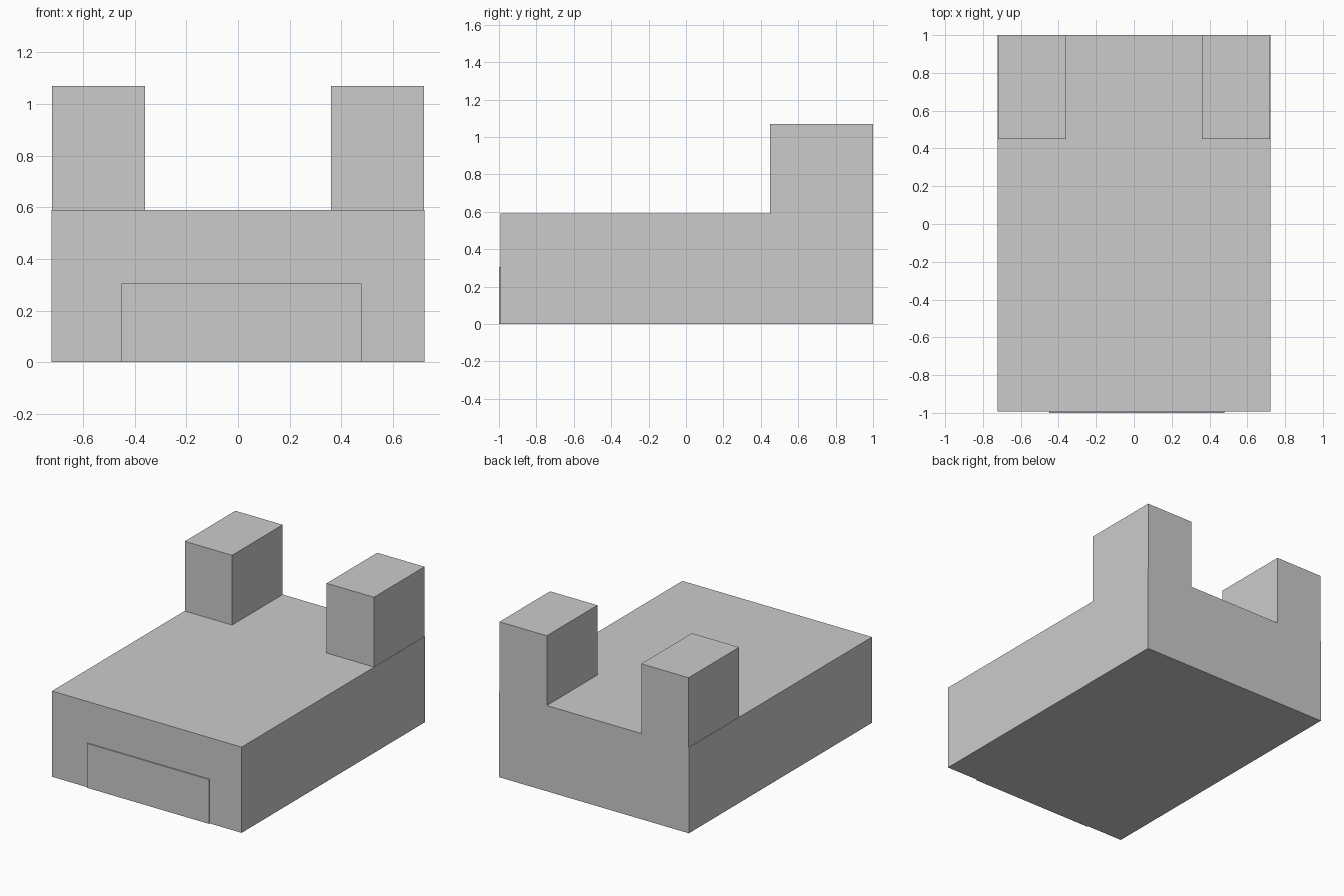
import bpy

if "Cube" in bpy.data.objects:
    bpy.data.objects.remove(bpy.data.objects["Cube"])


def box(name, x, y, z):
    """Axis-aligned box from (min, max) ranges."""
    bpy.ops.mesh.primitive_cube_add(
        size=1, location=[(a + b) / 2 for a, b in (x, y, z)])
    ob = bpy.context.object
    ob.name = name
    ob.scale = [b - a for a, b in (x, y, z)]
    bpy.ops.object.transform_apply(location=False, rotation=False, scale=True)
    return ob


# Main block
box("main_block", (-0.722, 0.722), (-0.992, 1.0), (0, 0.59))

# Two rear towers, mirrored about x = 0
for side, name in ((-1, "left_tower"), (1, "right_tower")):
    x = sorted((side * 0.36, side * 0.72))
    box(name, x, (0.45, 1.0), (0.59, 1.07))

# Thin raised door panel on the front
box("front_door_panel", (-0.45, 0.478), (-1.0, -0.992), (0, 0.305))
